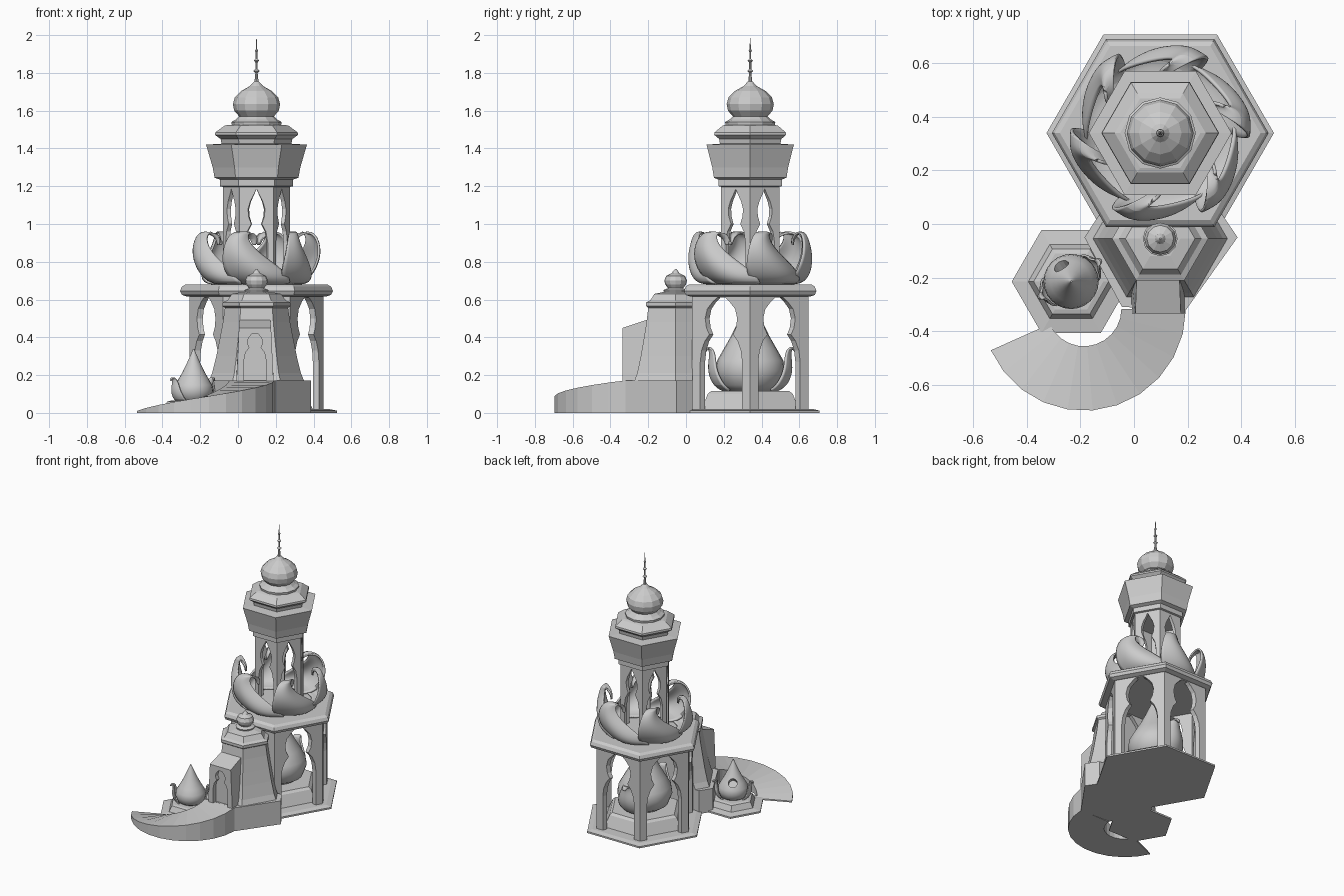
import bpy, bmesh
from math import sin, cos, pi, radians

if "Cube" in bpy.data.objects:
    bpy.data.objects.remove(bpy.data.objects["Cube"])

TOWER, GATE, BUD = (0.098, 0.34), (0.098, -0.055), (-0.235, -0.215)


def finish(name, bm, smooth=None):
    bmesh.ops.recalc_face_normals(bm, faces=bm.faces)
    me = bpy.data.meshes.new(name)
    bm.to_mesh(me)
    bm.free()
    ob = bpy.data.objects.new(name, me)
    bpy.context.collection.objects.link(ob)
    if smooth:
        bpy.ops.object.select_all(action='DESELECT')
        bpy.context.view_layer.objects.active = ob
        ob.select_set(True)
        bpy.ops.object.shade_smooth_by_angle(angle=radians(smooth))
    return ob


def lathe(name, c, profile, n=6, smooth=None, clip_y=None):
    """Turn an (r, z) profile into an n-sided closed solid."""
    bm = bmesh.new()
    rings = [[bm.verts.new((c[0] + r * cos(2 * pi * k / n), c[1] + r * sin(2 * pi * k / n), z))
              for k in range(n)] for r, z in profile]
    for a, b in zip(rings, rings[1:]):
        for k in range(n):
            bm.faces.new((a[k], a[(k + 1) % n], b[(k + 1) % n], b[k]))
    bm.faces.new(rings[0])
    bm.faces.new(rings[-1])
    if clip_y is not None:
        bmesh.ops.bisect_plane(bm, geom=bm.verts[:] + bm.edges[:] + bm.faces[:],
                               plane_co=(0, clip_y, 0), plane_no=(0, 1, 0), clear_outer=True)
        bmesh.ops.holes_fill(bm, edges=[e for e in bm.edges if e.is_boundary])
    return finish(name, bm, smooth)


def prism(bm, a, b):
    """Join two matching loops of points into a closed solid."""
    va, vb = [bm.verts.new(p) for p in a], [bm.verts.new(p) for p in b]
    bm.faces.new(va)
    bm.faces.new(vb[::-1])
    for i in range(len(va)):
        j = (i + 1) % len(va)
        bm.faces.new((va[i], vb[i], vb[j], va[j]))


def arcade(name, c, R, z0, z1, arch, t):
    """Six wall panels, each with a pointed lobed opening down to the floor."""
    bm = bmesh.new()
    ap = R * cos(pi / 6)
    outline = ([(-R / 2, z0), (-R / 2, z1), (R / 2, z1), (R / 2, z0)]
               + arch + [(-u, z) for u, z in reversed(arch) if u > 0])
    for k in range(6):
        a = pi / 6 + k * pi / 3

        def ring(d):
            return [(c[0] + d * cos(a) - u * d / ap * sin(a),
                     c[1] + d * sin(a) + u * d / ap * cos(a), z) for u, z in outline]
        prism(bm, ring(ap), ring(ap - t))
    bm.normal_update()
    bmesh.ops.triangulate(bm, faces=[f for f in bm.faces if len(f.verts) > 4],
                          ngon_method='EAR_CLIP')
    return finish(name, bm)


def petals(name, c, angles, spine, cup, thick):
    """Cupped leaves along a spine of (radius, z, half width, sideways shift)."""
    bm = bmesh.new()
    for deg in angles:
        a = radians(deg)
        rows = []
        for r, z, w, s in spine:
            row = []
            for i in range(-2, 3):
                v = i / 2
                u, d = s + w * v, r - cup * w * v * v - 1.2 * s * s
                row.append(bm.verts.new((c[0] + d * cos(a) - u * sin(a),
                                         c[1] + d * sin(a) + u * cos(a), z)))
            rows.append(row)
        for p, q in zip(rows, rows[1:]):
            for i in range(4):
                bm.faces.new((p[i], p[i + 1], q[i + 1], q[i]))
    ob = finish(name, bm, 40)
    m = ob.modifiers.new('round', 'SUBSURF')
    m.levels = m.render_levels = 2
    m = ob.modifiers.new('thickness', 'SOLIDIFY')
    m.thickness, m.offset = thick, 0
    return ob


# Tower: base, arcades, roof slab and crown
lathe('tower_base', TOWER, [(.425, 0), (.425, .012), (.385, .02)])
lathe('inner_pedestal', TOWER, [(.30, .015), (.26, .10), (.24, .115)])
low = [(.128, .012), (.128, .27), (.12, .33), (.10, .38), (.072, .415), (.09, .45),
       (.098, .50), (.085, .55), (.05, .59), (.025, .61)]
arcade('lower_arcade', TOWER, .355, .012, .625, low, .03)
lathe('roof_slab', TOWER, [(.365, .615), (.395, .625), (.405, .645), (.395, .668), (.375, .68)])
high = [(.06, .68), (.06, .90), (.05, .96), (.028, 1.0), (.042, 1.04), (.045, 1.08),
        (.033, 1.12), (.012, 1.16), (0, 1.185)]
arcade('upper_arcade', TOWER, .178, .68, 1.21, high, .02)
lathe('crown', TOWER, [(.17, 1.195), (.193, 1.2), (.193, 1.235), (.222, 1.245), (.232, 1.30),
                       (.267, 1.42), (.185, 1.425), (.19, 1.45), (.22, 1.472), (.218, 1.485),
                       (.17, 1.52), (.15, 1.525)])
lathe('dome', TOWER, [(.13, 1.52), (.133, 1.54), (.11, 1.553), (.092, 1.57), (.118, 1.60),
                      (.125, 1.635), (.115, 1.67), (.08, 1.705), (.035, 1.73), (.012, 1.755)], 12)
lathe('spire', TOWER, [(.012, 1.74), (.006, 1.80), (.016, 1.81), (.006, 1.82), (.006, 1.855),
                       (.014, 1.865), (.005, 1.875), (.005, 1.91), (.009, 1.917), (.004, 1.925),
                       (.001, 1.985)], 8)
roof_leaf = [(.22, .685, .10, .04), (.29, .69, .15, .03), (.325, .75, .16, -.02),
             (.335, .83, .105, -.085), (.325, .90, .06, -.115), (.30, .955, .04, -.10),
             (.26, .955, .03, -.05), (.23, .925, .018, -.02), (.225, .89, .006, -.02)]
petals('roof_petals', TOWER, range(-88, 272, 60), roof_leaf, .5, .012)


# Buds: teardrop bulbs with curled side leaves
def bulb(s, z0):
    pts = [(.55, 0), (.85, .2), (1, .6), (.95, .9), (.75, 1.25), (.55, 1.6), (.38, 1.95),
           (.2, 2.35), (.03, 2.75)]
    return [(r * s, z0 + z * s) for r, z in pts]


def leaf(s, z0):
    pts = [(.75, 0, .4, 0), (1.1, .15, .6, 0), (1.27, .6, .5, 0), (1.2, 1.0, .32, 0),
           (1.2, 1.25, .2, 0), (1.32, 1.32, .12, 0), (1.36, 1.15, .04, 0)]
    return [tuple(v * s + (z0 if i == 1 else 0) for i, v in enumerate(p)) for p in pts]


lathe('large_bud', TOWER, bulb(.185, .11), 24, 40)
petals('large_bud_leaves', TOWER, (90, 270), leaf(.178, .115), .5, .012)
lathe('small_bud_base', BUD, [(.222, 0), (.222, .012), (.16, .02), (.14, .06), (.12, .065)])
bud = lathe('small_bud', BUD, bulb(.103, .055), 24, 40)
petals('small_bud_leaves', BUD, (36, 206), leaf(.10, .055), .5, .008)
bpy.ops.mesh.primitive_cylinder_add(vertices=12, radius=.03, depth=.12,
                                    location=(BUD[0] - .035, BUD[1] + .055, .19),
                                    rotation=(radians(55), 0, radians(212)))
cutter = bpy.context.object
cutter.name = 'bud_hole_cutter'
cutter.hide_render = True
cutter.hide_viewport = True
m = bud.modifiers.new('hole', 'BOOLEAN')
m.object, m.operation, m.solver = cutter, 'DIFFERENCE', 'EXACT'

# Gatehouse standing on a raised platform
bm = bmesh.new()
plan = [(-.185, -.05), (-.045, -.31), (.195, -.32), (.387, -.05), (.33, .035), (-.13, .035)]
prism(bm, [(x, y, 0) for x, y in plan], [(x, y, .172) for x, y in plan])
finish('platform', bm)
lathe('gatehouse', GATE, [(.252, .17), (.235, .21), (.213, .30), (.195, .39), (.178, .48),
                          (.166, .565)], clip_y=.035)
lathe('gatehouse_eave', GATE, [(.165, .555), (.18, .565), (.18, .585), (.155, .595), (.13, .63),
                               (.075, .64)], clip_y=.035)
lathe('gatehouse_dome', GATE, [(.06, .635), (.065, .65), (.04, .66), (.055, .68), (.06, .70),
                               (.05, .725), (.02, .74), (.012, .752), (.003, .762)], 12)

# Porch with sloping top and a lobed doorway
bm = bmesh.new()
side = [(-.20, .17, .10), (-.335, .17, .098), (-.335, .45, .085), (-.20, .495, .08)]
prism(bm, [(.09 - w, y, z) for y, z, w in side], [(.09 + w, y, z) for y, z, w in side])
porch = finish('porch', bm)
door = [(.058, .165), (.058, .28), (.05, .32), (.03, .345), (.04, .37), (.035, .395), (.015, .42)]
loop = door + [(-u, z) for u, z in reversed(door)]
bm = bmesh.new()
prism(bm, [(.09 + u, -.36, z) for u, z in loop], [(.09 + u, -.305, z) for u, z in loop])
cutter = finish('door_cutter', bm)
cutter.hide_render = True
cutter.hide_viewport = True
m = porch.modifiers.new('doorway', 'BOOLEAN')
m.object, m.operation, m.solver = cutter, 'DIFFERENCE', 'EXACT'

# Curved ramp descending clockwise from the platform
bm = bmesh.new()
N, rows = 11, []
for i in range(N + 1):
    f = i / N
    a = radians(-156 * f)
    z = .172 - .162 * f ** 1.1
    rows.append([bm.verts.new((-.187 + r * cos(a), -.317 + r * sin(a), h))
                 for r, h in ((.14, 0), (.381, 0), (.381, z), (.14, z))])
for p, q in zip(rows, rows[1:]):
    for i in range(4):
        j = (i + 1) % 4
        bm.faces.new((p[i], p[j], q[j], q[i]))
bm.faces.new(rows[0])
bm.faces.new(rows[-1])
finish('ramp', bm)
